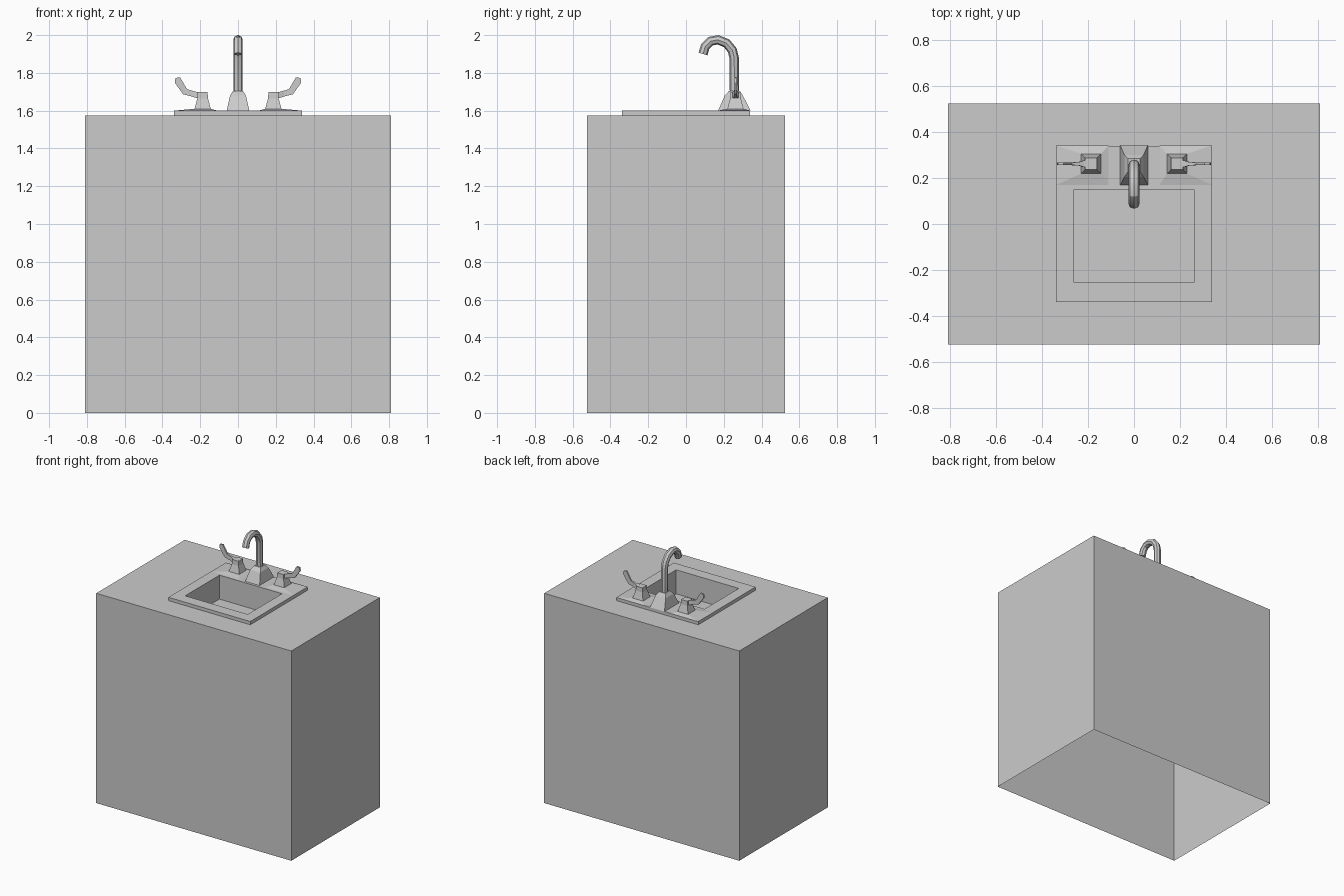
import bpy, bmesh

if "Cube" in bpy.data.objects:
    bpy.data.objects.remove(bpy.data.objects["Cube"])

def loft(name, rings, cap_start=False, cap_end=False):
    """Skin a list of four-cornered rings into a mesh object."""
    bm = bmesh.new()
    loops = [[bm.verts.new(p) for p in ring] for ring in rings]
    for a, b in zip(loops, loops[1:]):
        for i in range(4):
            j = (i + 1) % 4
            bm.faces.new((a[i], a[j], b[j], b[i]))
    if cap_start:
        bm.faces.new(loops[0][::-1])
    if cap_end:
        bm.faces.new(loops[-1])
    if cap_start and cap_end:
        bmesh.ops.recalc_face_normals(bm, faces=bm.faces)
    mesh = bpy.data.meshes.new(name)
    bm.to_mesh(mesh)
    bm.free()
    obj = bpy.data.objects.new(name, mesh)
    bpy.context.collection.objects.link(obj)
    return obj

def rect(cx, cy, hx, hy, z):
    return [(cx - hx, cy - hy, z), (cx + hx, cy - hy, z),
            (cx + hx, cy + hy, z), (cx - hx, cy + hy, z)]

def mirror_x(obj):
    obj.modifiers.new("mirror", 'MIRROR')

TOP, RIM = 1.575, 1.60

# Cabinet: open underneath, with a cut-out in the top for the sink
loft("cabinet", [rect(0, 0, .81, .525, 0), rect(0, 0, .81, .525, TOP),
                 rect(0, 0, .34, .34, TOP)])

# Sink: raised rim and recessed bowl
loft("sink", [rect(0, 0, .34, .34, TOP), rect(0, 0, .34, .34, RIM),
              rect(0, -.052, .26, .203, RIM), rect(0, -.052, .26, .203, 1.42)],
     cap_end=True)

# Faucet base: tapered block with a sloped shoulder
loft("faucet_base", [rect(0, .256, .06, .086, RIM), rect(0, .253, .042, .048, 1.68),
                     rect(0, .256, .026, .028, 1.705)], cap_end=True)

# Spout: eight-sided tube along a gooseneck path
path = [(.257, 1.66), (.255, 1.88), (.245, 1.92), (.215, 1.957),
        (.17, 1.975), (.13, 1.968), (.102, 1.94), (.09, 1.90)]
curve = bpy.data.curves.new("spout", 'CURVE')
curve.dimensions = '3D'
curve.bevel_depth = .025
curve.bevel_resolution = 2
curve.use_fill_caps = True
spline = curve.splines.new('POLY')
spline.points.add(len(path) - 1)
for point, (y, z) in zip(spline.points, path):
    point.co = (0, y, z, 1)
spout = bpy.data.objects.new("spout", curve)
bpy.context.collection.objects.link(spout)
bpy.ops.object.select_all(action='DESELECT')
bpy.context.view_layer.objects.active = spout
spout.select_set(True)
bpy.ops.object.convert(target='MESH')
bpy.ops.object.shade_smooth_by_angle()

# Tap bodies: shallow plate rising into a tapered post
mirror_x(loft("tap_bodies", [
    rect(-.225, .256, .115, .086, RIM), rect(-.187, .262, .043, .043, 1.61),
    rect(-.187, .262, .028, .028, 1.665), rect(-.187, .262, .026, .026, 1.698)],
    cap_end=True))

# Tap levers: thin bent blades flaring where they meet the post
blade = [(-.20, -.20, 1.666, 1.697, .018), (-.222, -.218, 1.668, 1.699, .014),
         (-.245, -.24, 1.675, 1.705, .007), (-.291, -.27, 1.687, 1.714, .006),
         (-.333, -.307, 1.746, 1.777, .006), (-.335, -.33, 1.752, 1.773, .006)]
mirror_x(loft("tap_levers", [
    [(x0, .262 - w, z0), (x0, .262 + w, z0), (x1, .262 + w, z1), (x1, .262 - w, z1)]
    for x0, x1, z0, z1, w in blade], cap_start=True, cap_end=True))
